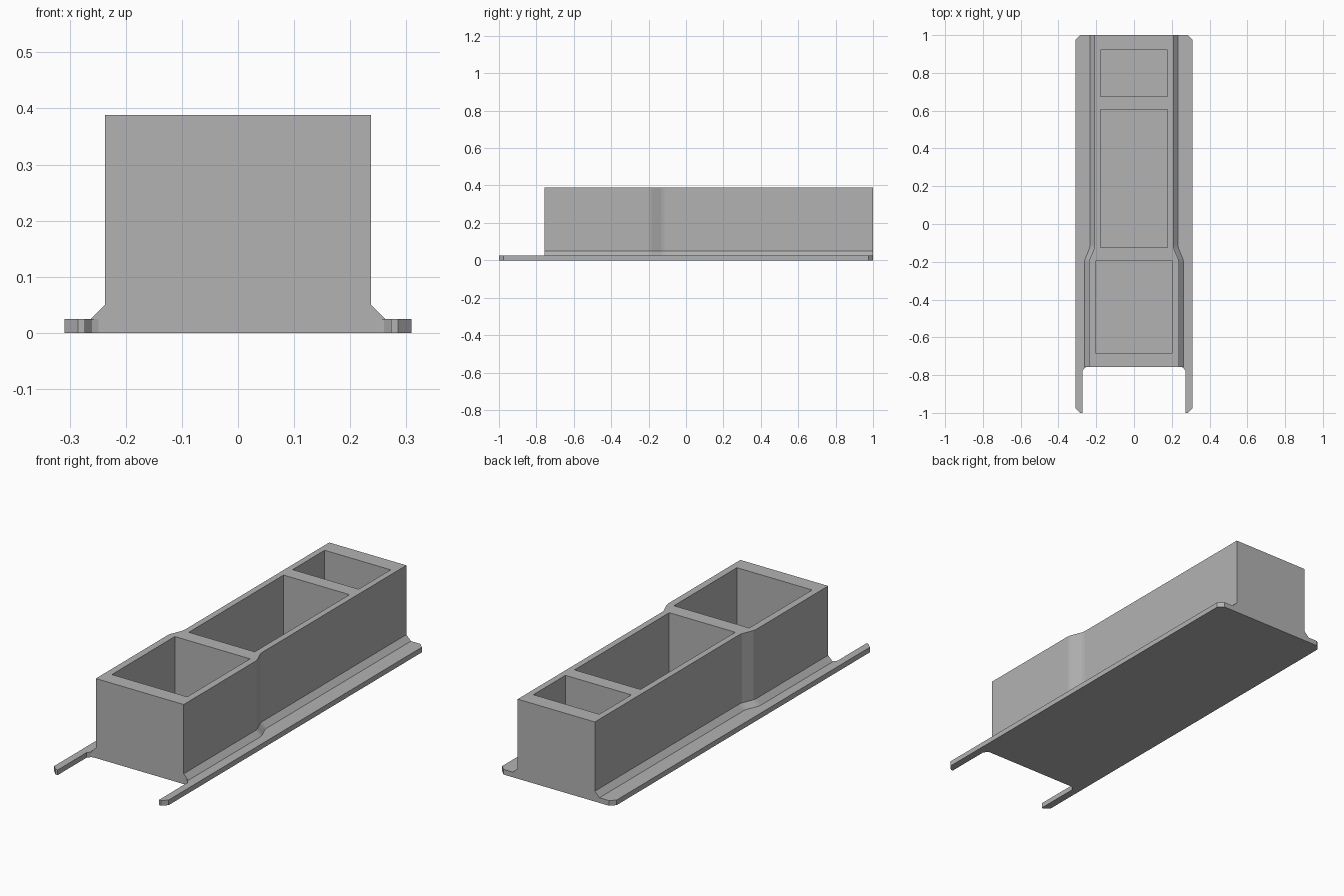
import bpy
import bmesh

cube = bpy.data.objects.get("Cube")
if cube:
    bpy.data.objects.remove(cube, do_unlink=True)

grey = bpy.data.materials.new("plain grey")
grey.use_nodes = True
COLOUR = (0.45, 0.45, 0.45, 1)
grey.diffuse_color = COLOUR
grey.node_tree.nodes["Principled BSDF"].inputs["Base Color"].default_value = COLOUR


def mirrored(half):
    """Close a right-hand outline (front to back) with its mirror image."""
    return half + [(-x, y) for x, y in reversed(half)]


def stack(name, half, levels):
    """Solid made of rings: each level is (height, sideways widening)."""
    bm = bmesh.new()
    rings = []
    for z, widen in levels:
        outline = mirrored([(x + widen, y) for x, y in half])
        rings.append([bm.verts.new((x, y, z)) for x, y in outline])
    n = len(rings[0])
    for low, high in zip(rings, rings[1:]):
        for i in range(n):
            j = (i + 1) % n
            bm.faces.new((low[i], low[j], high[j], high[i]))
    bm.faces.new(rings[0][::-1])
    bm.faces.new(rings[-1])
    bmesh.ops.recalc_face_normals(bm, faces=bm.faces[:])
    mesh = bpy.data.meshes.new(name)
    bm.to_mesh(mesh)
    bm.free()
    mesh.materials.append(grey)
    obj = bpy.data.objects.new(name, mesh)
    bpy.context.scene.collection.objects.link(obj)
    return obj


BASE, TOP, FRONT = 0.025, 0.388, -0.757

# Base plate with side flanges, clipped corners and two forward rails
stack("base_plate",
      [(0.249, FRONT), (0.26, -0.761), (0.273, -0.778), (0.273, -1), (0.285, -1),
       (0.309, -0.975), (0.309, 0.975), (0.285, 1)],
      [(0, 0), (BASE, 0)])

# Box body, wider at the front, with a sloped foot along both sides
body = stack("box_body",
             [(0.237, FRONT), (0.237, -0.2), (0.234, -0.185),
              (0.211, -0.13), (0.208, -0.115), (0.208, 1)],
             [(BASE, BASE), (0.05, 0), (TOP, 0)])

# Three open compartments
for name, half_width, y0, y1 in (("front_pocket", 0.203, -0.682, -0.197),
                                 ("middle_pocket", 0.178, -0.125, 0.605),
                                 ("back_pocket", 0.178, 0.675, 0.922)):
    cutter = stack(name + "_cutter", [(half_width, y0), (half_width, y1)],
                   [(-0.1, 0), (TOP + 0.1, 0)])
    cutter.hide_render = True
    cutter.hide_viewport = True
    cut = body.modifiers.new(name, 'BOOLEAN')
    cut.operation = 'DIFFERENCE'
    cut.solver = 'EXACT'
    cut.object = cutter
